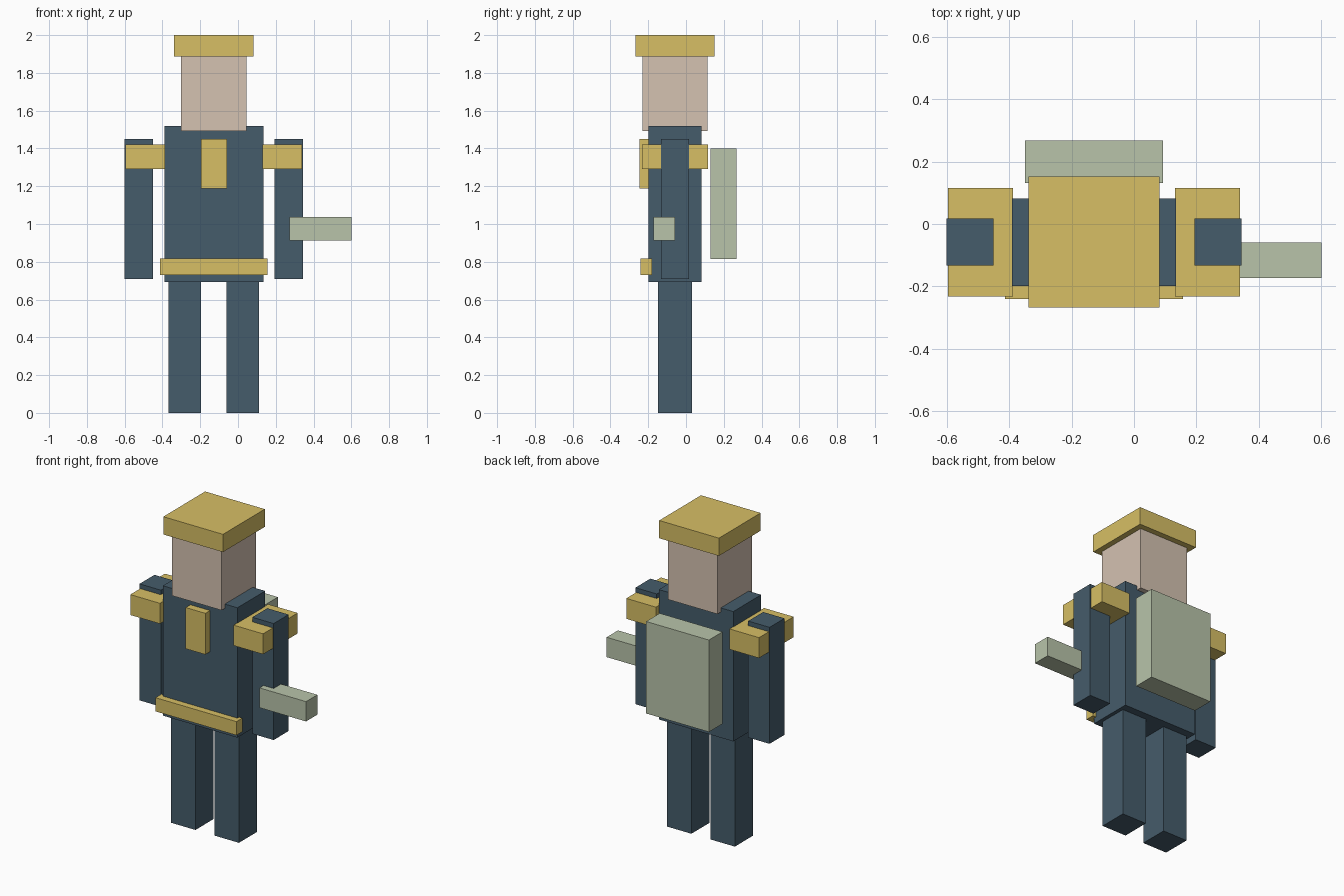
import bpy
import bmesh
from mathutils import Vector

if "Cube" in bpy.data.objects:
    bpy.data.objects.remove(bpy.data.objects["Cube"])

CX, CY = -0.128, -0.058   # body axis


def material(name, rgb):
    m = bpy.data.materials.new(name)
    m.diffuse_color = (*rgb, 1)
    m.use_nodes = True
    m.node_tree.nodes["Principled BSDF"].inputs["Base Color"].default_value = m.diffuse_color
    return m


NAVY = material("navy cloth", (0.060, 0.107, 0.147))
GOLD = material("gold trim", (0.68, 0.52, 0.13))
SKIN = material("skin", (0.66, 0.54, 0.44))
SAGE = material("sage gear", (0.48, 0.55, 0.40))


def box(name, mat, x, y, z):
    """Box from (min, max) ranges on each axis."""
    lo, hi = Vector((x[0], y[0], z[0])), Vector((x[1], y[1], z[1]))
    mesh = bpy.data.meshes.new(name)
    bm = bmesh.new()
    bmesh.ops.create_cube(bm, size=1)
    bmesh.ops.scale(bm, vec=hi - lo, verts=bm.verts)
    bm.to_mesh(mesh)
    bm.free()
    mesh.materials.append(mat)
    ob = bpy.data.objects.new(name, mesh)
    ob.location = (lo + hi) / 2
    bpy.context.collection.objects.link(ob)
    return ob


def body_box(name, mat, width, depth, z, dx=0):
    """Box centred on the body axis, shifted sideways by dx."""
    x = CX + dx
    return box(name, mat, (x - width / 2, x + width / 2),
               (CY - depth / 2, CY + depth / 2), z)


# Torso, head and hat
body_box("torso", NAVY, 0.524, 0.28, (0.694, 1.52))
body_box("head", SKIN, 0.348, 0.346, (1.493, 1.89))
body_box("hat", GOLD, 0.42, 0.42, (1.887, 2.0))

# Paired limbs and shoulder pads
for side, s in (("left", 1), ("right", -1)):
    body_box(side + "_leg", NAVY, 0.172, 0.182, (0, 0.694), s * 0.153)
    body_box(side + "_arm", NAVY, 0.15, 0.15, (0.71, 1.451), s * 0.397)
    body_box(side + "_shoulder_pad", GOLD, 0.208, 0.348, (1.292, 1.422), s * 0.363)

# Chest plate and belt
box("chest_plate", GOLD, (-0.197, -0.058), (-0.245, -0.19), (1.189, 1.451))
box("belt", GOLD, (-0.413, 0.157), (-0.24, -0.181), (0.731, 0.818))

# Backpack and held tool
box("backpack", SAGE, (-0.349, 0.093), (0.131, 0.268), (0.814, 1.399))
box("held_tool", SAGE, (0.272, 0.6), (-0.173, -0.059), (0.912, 1.038))
